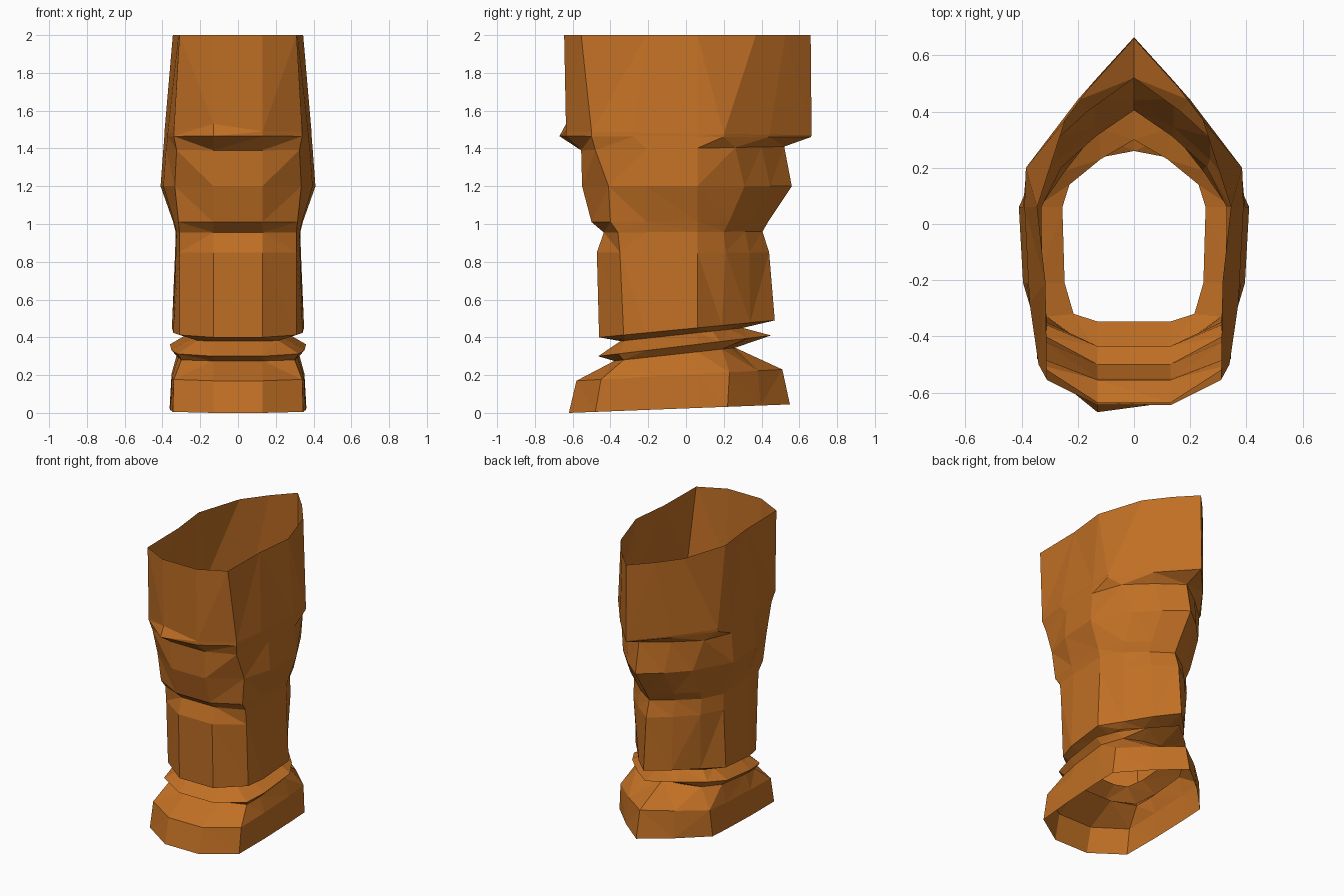
import bpy, bmesh

# Rings, top to bottom: z front, z back, y front, y back, half width,
# back corner x and y, front corner x and y
RINGS = [
    (2.00, 2.00, -.645, .66, .345, .245, .37, .31, -.555),    # open rim
    (1.49, 1.47, -.635, .665, .39, .385, .20, .34, -.50),     # collar
    (1.465, 1.46, -.65, .66, .39, .383, .20, .34, -.50),      # brow ridge
    (1.39, 1.41, -.555, .52, .395, .32, .26, .325, -.48),     # under the brow
    (1.20, 1.20, -.55, .56, .41, .27, .31, .335, -.41),       # widest bulge
    (1.01, 1.02, -.50, .44, .345, .27, .23, .315, -.40),
    (.955, .96, -.435, .405, .33, .26, .20, .31, -.36),       # waist
    (.85, .85, -.472, .44, .333, .26, .21, .31, -.35),
    (.40, .49, -.46, .47, .35, .245, .19, .31, -.33),         # lower shaft edge
    (.38, .45, -.347, .30, .255, .23, .14, .215, -.32),       # upper groove
    (.30, .41, -.465, .45, .36, .29, .18, .32, -.36),         # thin band
    (.275, .345, -.38, .26, .32, .25, .19, .30, -.33),        # lower groove
    (.17, .23, -.58, .51, .352, .345, .23, .34, -.45),        # foot shoulder
    (0, .045, -.62, .55, .362, .36, .22, .345, -.48),         # foot edge
]


def ring_points(zf, zb, yf, yb, w, bx, by, fx, fy):
    half = [(0, yb), (bx * .52, (yb + by) / 2 + .01), (bx, by), (w, .06),
            (w * .8 + fx * .2, -.21), (fx, fy), (.13, yf)]
    pts = [(x, y, zf + (zb - zf) * (y - yf) / (yb - yf)) for x, y in half]
    return pts + [(-x, y, z) for x, y, z in reversed(pts[1:])]


bm = bmesh.new()
loops = [[bm.verts.new(p) for p in ring_points(*r)] for r in RINGS]

# Slanted side creases at the rim and the brow
for side in (1, -1):
    loops[0][4 * side].co.x = .315 * side
    for r in (1, 2):
        loops[r][4 * side].co.x = .372 * side
        loops[r][4 * side].co.y = -.28
# Uneven brow
loops[1][-6].co.z = 1.53
loops[2][-6].co.y = -.67
loops[2][6].co.y = -.635

# Open faceted tube through the rings
for upper, lower in zip(loops, loops[1:]):
    n = len(upper)
    for i in range(n):
        j = (i + 1) % n
        bm.faces.new((upper[i], lower[i], lower[j], upper[j]))
bmesh.ops.triangulate(bm, faces=bm.faces[:])
bmesh.ops.recalc_face_normals(bm, faces=bm.faces[:])

mesh = bpy.data.meshes.new("hollow_leg")
bm.to_mesh(mesh)
bm.free()

brown = bpy.data.materials.new("orange brown")
brown.diffuse_color = (.53, .16, .018, 1)
mesh.materials.append(brown)
leg = bpy.data.objects.new("hollow_leg", mesh)
bpy.context.collection.objects.link(leg)
